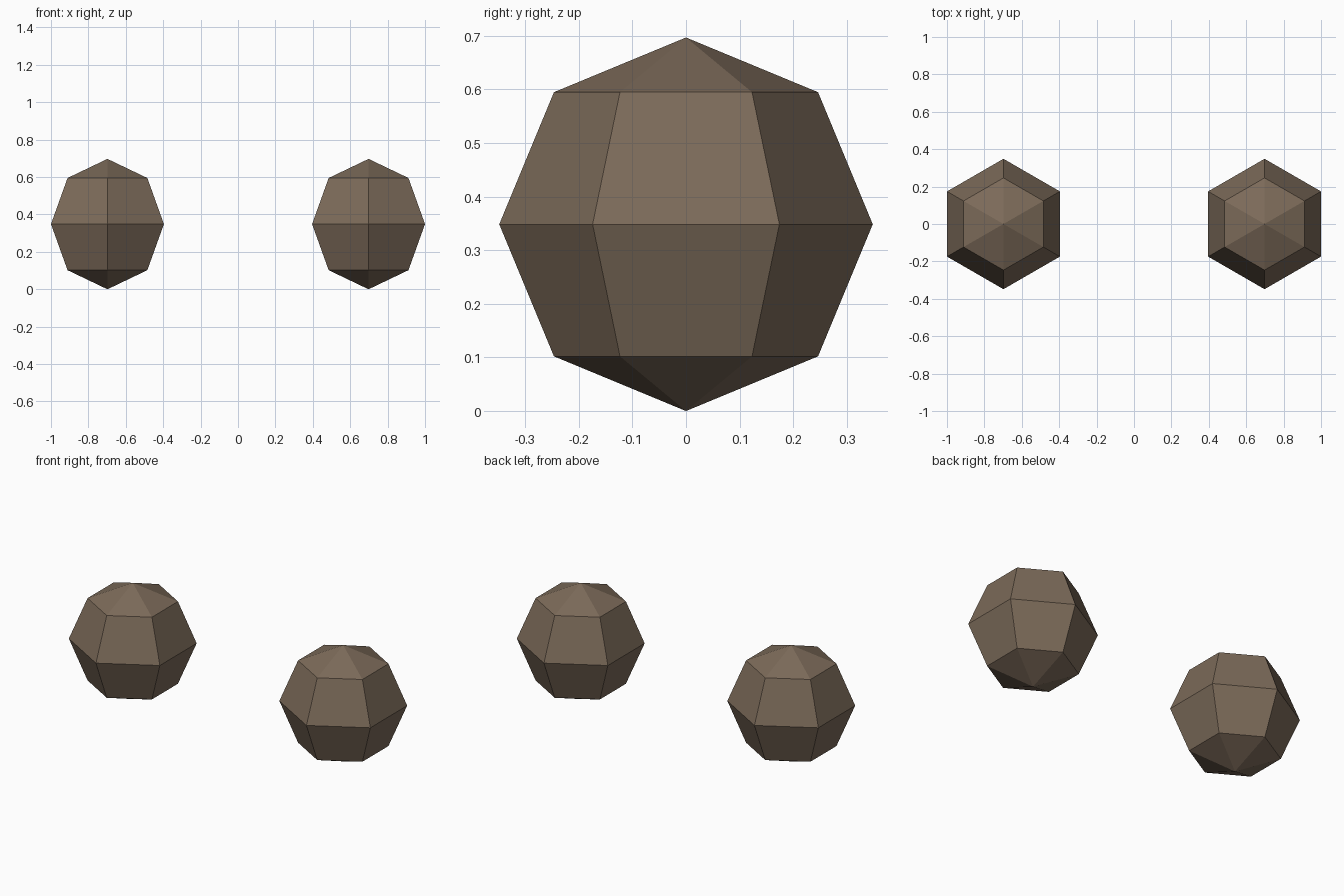
import bpy

if "Cube" in bpy.data.objects:
    bpy.data.objects.remove(bpy.data.objects["Cube"])

R = 0.3485   # ball radius
X = 0.698    # distance of each ball from the centre

brown = bpy.data.materials.new("brown")
brown.diffuse_color = (0.20, 0.145, 0.10, 1.0)
brown.use_nodes = True
brown.node_tree.nodes["Principled BSDF"].inputs["Base Color"].default_value = brown.diffuse_color


def ball(name, x):
    """Low-poly ball: six segments, four rings, flat faces, resting on z = 0."""
    bpy.ops.mesh.primitive_uv_sphere_add(segments=6, ring_count=4, radius=R,
                                         location=(x, 0, R))
    obj = bpy.context.object
    obj.name = name
    obj.data.materials.append(brown)
    bpy.ops.object.shade_flat()


# Matching pair of balls
for side, sign in (("left", -1), ("right", 1)):
    ball(side + "_ball", sign * X)
